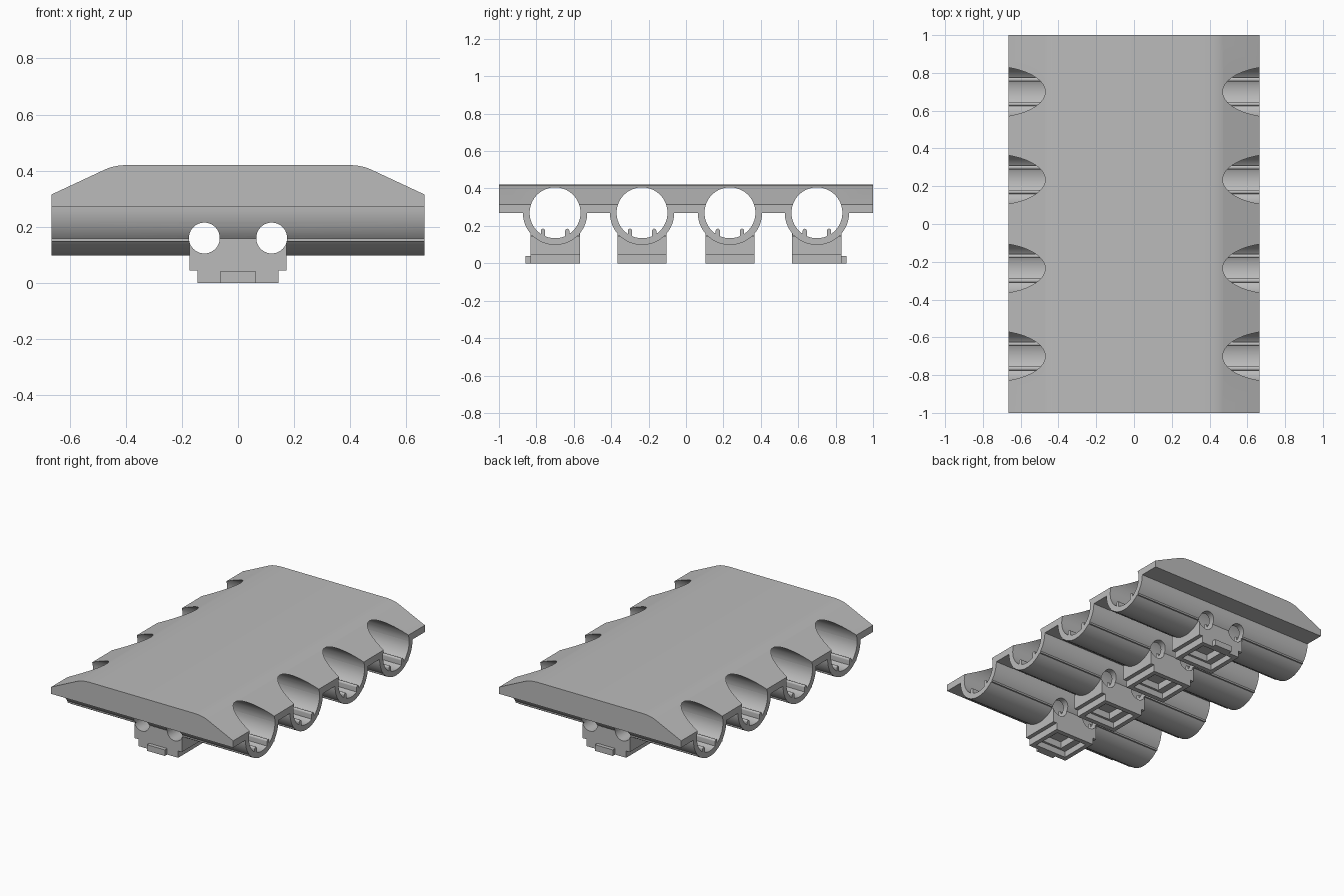
import bpy
import math
from mathutils import Vector

if "Cube" in bpy.data.objects:
    bpy.data.objects.remove(bpy.data.objects["Cube"])

grey = bpy.data.materials.new("plain grey")
grey.use_nodes = True
grey.diffuse_color = (0.5, 0.5, 0.5, 1)
grey.node_tree.nodes["Principled BSDF"].inputs["Base Color"].default_value = (0.5, 0.5, 0.5, 1)

CENTRES = (-0.70, -0.235, 0.235, 0.70)
AXIS_Z, BORE, OUTER = 0.27, 0.136, 0.172
HALF_X = 0.665


def extrude(name, profile, axis, lo, hi):
    """Extrude a 2D profile; axis 'x' reads points as (y, z), 'y' as (x, z)."""
    def place(p, t):
        return (t, p[0], p[1]) if axis == "x" else (p[0], t, p[1])
    n = len(profile)
    verts = [place(p, t) for t in (lo, hi) for p in profile]
    faces = [tuple(range(n))[::-1], tuple(range(n, 2 * n))]
    faces += [(i, (i + 1) % n, n + (i + 1) % n, n + i) for i in range(n)]
    mesh = bpy.data.meshes.new(name)
    mesh.from_pydata(verts, [], faces)
    mesh.materials.append(grey)
    obj = bpy.data.objects.new(name, mesh)
    bpy.context.collection.objects.link(obj)
    activate(obj)
    bpy.ops.object.mode_set(mode="EDIT")
    bpy.ops.mesh.select_all(action="SELECT")
    bpy.ops.mesh.normals_make_consistent(inside=False)
    bpy.ops.object.mode_set(mode="OBJECT")
    return obj


def activate(obj):
    bpy.ops.object.select_all(action="DESELECT")
    obj.select_set(True)
    bpy.context.view_layer.objects.active = obj


def arc(c, z, r, start, end, n):
    angles = [math.radians(start + (end - start) * i / n) for i in range(n + 1)]
    return [(c + r * math.cos(a), z + r * math.sin(a)) for a in angles]


def rect(a, b, lo, hi):
    return [(a, lo), (b, lo), (b, hi), (a, hi)]


def cut(obj, cutters, op="DIFFERENCE"):
    activate(obj)
    for c in cutters:
        mod = obj.modifiers.new("cut", "BOOLEAN")
        mod.object, mod.operation, mod.solver = c, op, "EXACT"
        bpy.ops.object.modifier_apply(modifier=mod.name)


def smooth(obj):
    activate(obj)
    bpy.ops.object.shade_smooth_by_angle(angle=math.radians(25))


# Cutters: four bores along x and two cable holes along y
bores = [extrude("bore_cutter", arc(c, AXIS_Z, BORE, 0, 360, 64)[:-1], "x", -1, 1)
         for c in CENTRES]
holes = [extrude("hole_cutter", arc(s * 0.12, 0.16, 0.055, 0, 360, 40)[:-1], "y", -1.1, 1.1)
         for s in (-1, 1)]
helpers = bores + holes

# Top plate with softly rounded shoulders
shoulder = [(HALF_X, AXIS_Z), (HALF_X, 0.315), (0.47, 0.406), (0.45, 0.413),
            (0.425, 0.418), (0.39, 0.421)]
plate = extrude("top_plate", shoulder + [(-x, z) for x, z in reversed(shoulder)], "y", -1, 1)
cut(plate, bores)
smooth(plate)

for i, c in enumerate(CENTRES, 1):
    # Half-round trough hanging below the plate
    ring = arc(c, AXIS_Z, OUTER, 180, 360, 40) + arc(c, AXIS_Z, BORE, 360, 180, 40)
    trough = extrude(f"trough_{i}", ring, "x", -HALF_X, HALF_X)
    cut(trough, holes)
    smooth(trough)

    for s, side in ((-1, "front"), (1, "back")):
        # Rounded rail inside the trough
        y = c + s * 0.065
        rail = extrude(f"{side}_rail_{i}",
                       [(y - 0.011, 0.14)] + arc(y, 0.174, 0.011, 180, 0, 10) + [(y + 0.011, 0.14)],
                       "x", -HALF_X, HALF_X)
        cut(rail, holes)
        smooth(rail)
        # Narrow ledge along the outside of the trough
        edges = sorted((c + s * 0.115, c + s * 0.131))
        ledge = extrude(f"{side}_ledge_{i}", rect(*edges, 0.148, 0.16), "x", -HALF_X, HALF_X)
        cut(ledge, holes + bores[i - 1:i])

    # Stepped mounting block with a two-level pocket underneath
    outline = [(-0.145, 0), (0.145, 0), (0.145, 0.045), (0.172, 0.045), (0.172, 0.158),
               (-0.172, 0.158), (-0.172, 0.045), (-0.145, 0.045)]
    block = extrude(f"mounting_block_{i}", outline, "y", c - 0.132, c + 0.132)
    wide = extrude("pocket_cutter", rect(-0.115, 0.115, -0.1, 0.04), "y", c - 0.1, c + 0.1)
    deep = extrude("pocket_cutter", rect(-0.07, 0.07, -0.1, 0.085), "y", c - 0.085, c + 0.085)
    helpers += [wide, deep]
    cut(block, [wide, deep, bores[i - 1]] + holes)
    smooth(block)

# Small locking tabs on the two end blocks
for s, side in ((-1, "front"), (1, "back")):
    extrude(f"{side}_tab", rect(-0.065, 0.065, 0, 0.04), "y", *sorted((s * 0.82, s * 0.857)))

for h in helpers:
    bpy.data.objects.remove(h)
